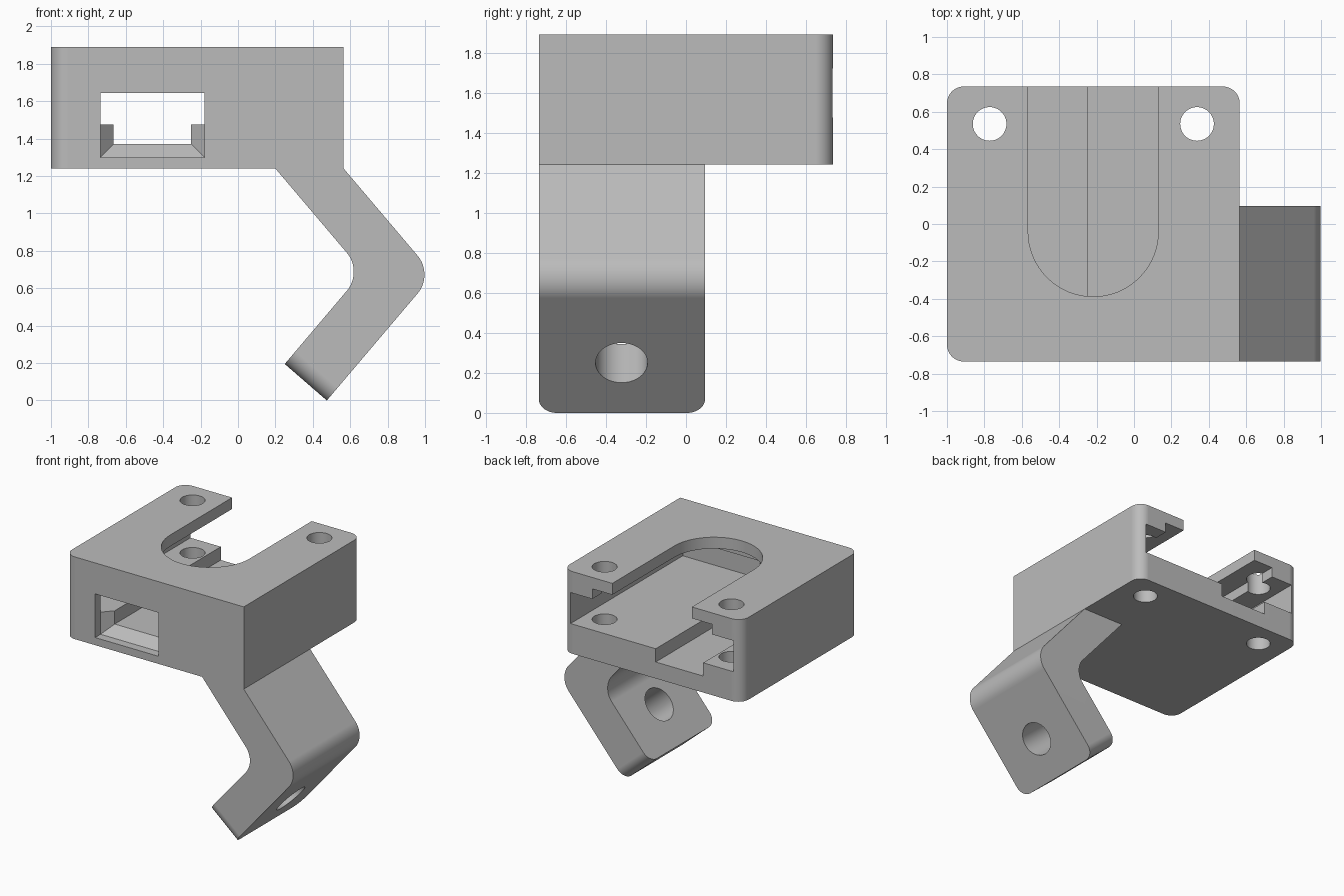
import bpy, bmesh, math
from mathutils import Vector, Matrix

default = bpy.data.objects.get("Cube")
if default:
    bpy.data.objects.remove(default, do_unlink=True)

grey = bpy.data.materials.new("light_grey")
grey.use_nodes = True
COLOUR = (0.5, 0.5, 0.5, 1)
grey.diffuse_color = COLOUR
grey.node_tree.nodes["Principled BSDF"].inputs["Base Color"].default_value = COLOUR

FRONT, BACK = -0.735, 0.735
BASE, TOP = 1.24, 1.89


def make(name, bm):
    bmesh.ops.recalc_face_normals(bm, faces=bm.faces)
    mesh = bpy.data.meshes.new(name)
    bm.to_mesh(mesh)
    bm.free()
    mesh.materials.append(grey)
    obj = bpy.data.objects.new(name, mesh)
    bpy.context.collection.objects.link(obj)
    return obj


def loft(rings):
    """Closed solid through matching rings of points."""
    bm = bmesh.new()
    loops = [[bm.verts.new(p) for p in ring] for ring in rings]
    for a, b in zip(loops, loops[1:]):
        for i in range(len(a)):
            j = (i + 1) % len(a)
            bm.faces.new((a[i], a[j], b[j], b[i]))
    bm.faces.new(loops[0])
    bm.faces.new(loops[-1])
    return bm


def rect(y, x0, x1, z0, z1):
    return [(x0, y, z0), (x1, y, z0), (x1, y, z1), (x0, y, z1)]


def box(x0, x1, y0, y1, z0, z1):
    return loft([rect(y0, x0, x1, z0, z1), rect(y1, x0, x1, z0, z1)])


def round_edges(bm, test, offset, segments=12):
    """Round the edges whose midpoint and direction pass the test."""
    edges = [e for e in bm.edges
             if test((e.verts[0].co + e.verts[1].co) / 2,
                     (e.verts[1].co - e.verts[0].co).normalized())]
    bmesh.ops.bevel(bm, geom=edges, offset=offset, segments=segments,
                    profile=0.5, affect='EDGES')


def cylinder(centre, axis, radius, length):
    bm = bmesh.new()
    turn = Vector(axis).to_track_quat('Z', 'Y').to_matrix().to_4x4()
    bmesh.ops.create_cone(bm, cap_ends=True, segments=48, radius1=radius,
                          radius2=radius, depth=length,
                          matrix=Matrix.Translation(centre) @ turn)
    return bm


def activate(obj):
    bpy.ops.object.select_all(action='DESELECT')
    obj.select_set(True)
    bpy.context.view_layer.objects.active = obj


def cut(obj, bm):
    tool = make("cutter", bm)
    mod = obj.modifiers.new("cut", 'BOOLEAN')
    mod.operation, mod.solver, mod.object = 'DIFFERENCE', 'EXACT', tool
    activate(obj)
    bpy.ops.object.modifier_apply(modifier=mod.name)
    bpy.data.objects.remove(tool, do_unlink=True)


def finish(obj):
    activate(obj)
    bpy.ops.object.shade_smooth_by_angle(angle=math.radians(25))
    obj.modifiers.new("even_normals", 'WEIGHTED_NORMAL').keep_sharp = True


# Housing block, with three rounded upright corners
bm = box(-1, 0.565, FRONT, BACK, BASE, TOP)
round_edges(bm, lambda m, d: abs(d.z) > 0.9 and (m.x < 0 or m.y > 0), 0.09)
housing = make("housing", bm)

# Stepped pocket, open at the back
cut(housing, box(-0.93, 0.495, -0.667, 1, 1.475, 1.72))
cut(housing, box(-0.74, 0.305, -0.48, 1, 1.6, 1.80))

# Front window, tapering into the floor channel
wide, narrow = (-0.735, -0.18, 1.3, 1.645), (-0.665, -0.25, 1.37, 1.645)
cut(housing, loft([rect(-1, *wide), rect(-0.667, *wide),
                   rect(-0.59, *narrow), rect(1, *narrow)]))

# Round-ended slot in the lid
cx, cy, r = -0.218, -0.04, 0.348
outline = [(cx + r, 1)] + [
    (cx + r * math.cos(a), cy - r * math.sin(a))
    for a in (math.pi * i / 32 for i in range(33))] + [(cx - r, 1)]
cut(housing, loft([[(x, y, z) for x, y in outline] for z in (1.7, 2)]))

# Screw holes through lid and floor
for x in (-0.772, 0.337):
    cut(housing, cylinder((x, 0.535, 1.6), (0, 0, 1), 0.09, 1))
finish(housing)

# Bent arm under the housing
profile = [(0.2, BASE), (0.565, BASE), (1.046, 0.673),
           (0.475, 0), (0.25, 0.195), (0.668, 0.688)]
bm = loft([[(x, y, z) for x, z in profile] for y in (FRONT, 0.095)])
round_edges(bm, lambda m, d: abs(d.y) < 0.1 and m.z < 0.15, 0.09)
round_edges(bm, lambda m, d: abs(d.y) > 0.9 and 0.6 < m.z < 0.75, 0.13)
arm = make("bent_arm", bm)

# Bolt hole square to the lower leg
cut(arm, cylinder((0.687, -0.322, 0.25), (0.763, 0, -0.647), 0.13, 0.9))
finish(arm)
